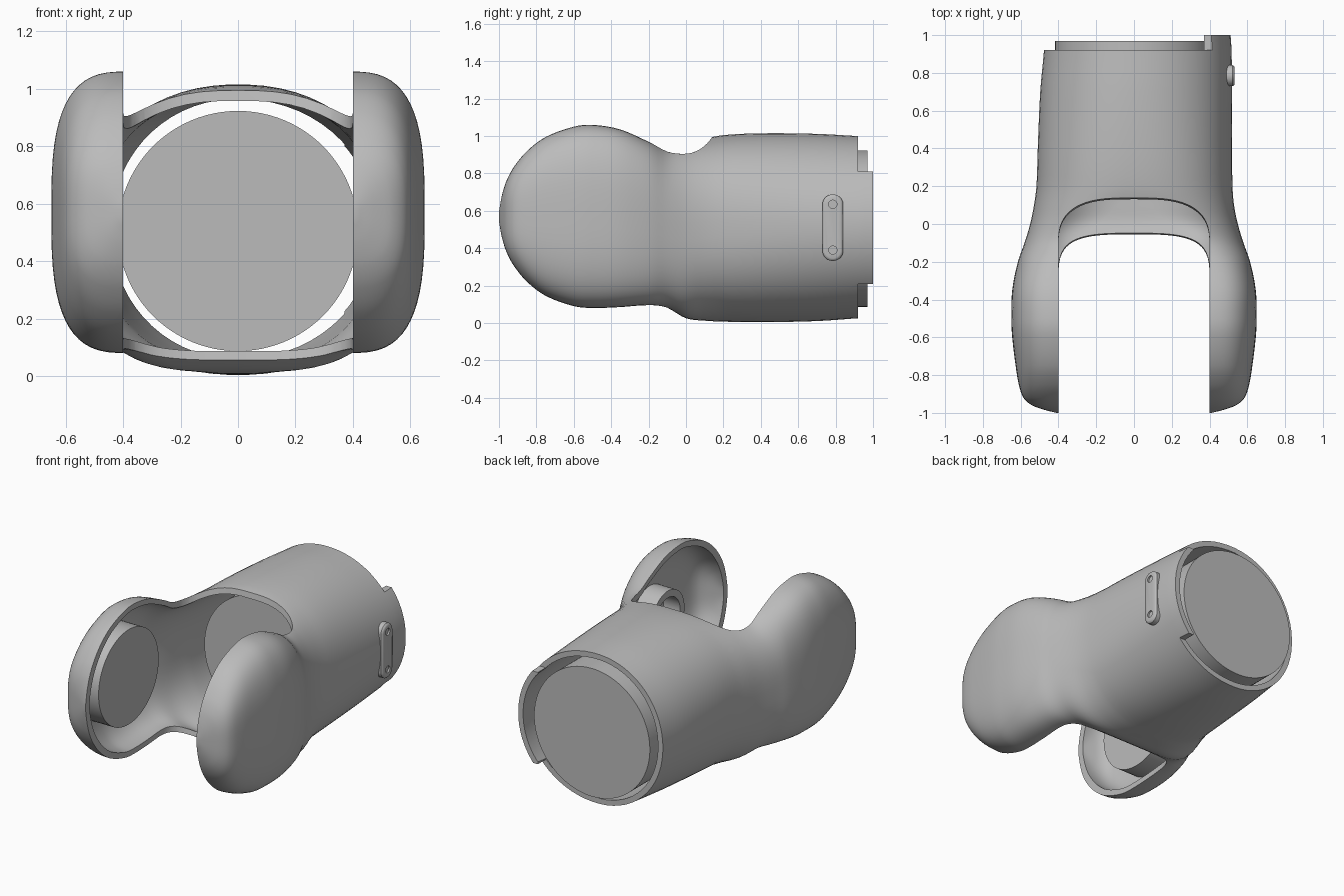
import bpy, bmesh, math
from mathutils import Matrix

if "Cube" in bpy.data.objects:
    bpy.data.objects.remove(bpy.data.objects["Cube"])

grey = bpy.data.materials.new("light_grey")
grey.diffuse_color = (0.5, 0.5, 0.5, 1)
grey.use_nodes = True
grey.node_tree.nodes["Principled BSDF"].inputs["Base Color"].default_value = grey.diffuse_color
WALL = 0.035

# Cross-sections along the arm:
# y, left width, right width, flat half width, top z, bottom z, roundness
STATIONS = [
    (-1.00, .41, .41, .38, .60, .54, 2.6), (-.985, .47, .47, .38, .68, .46, 2.8),
    (-.96, .54, .54, .38, .76, .38, 3), (-.92, .585, .585, .38, .835, .305, 3),
    (-.85, .61, .61, .38, .92, .22, 3), (-.75, .627, .627, .38, .995, .145, 3),
    (-.60, .645, .645, .38, 1.05, .09, 3), (-.50, .65, .65, .38, 1.06, .08, 3),
    (-.35, .645, .645, .38, 1.035, .085, 3), (-.20, .615, .615, .36, .97, .095, 2.9),
    (-.10, .58, .58, .28, .93, .08, 2.7), (0, .55, .55, .15, .955, .025, 2.6),
    (.10, .53, .53, .05, .985, .012, 2.5), (.20, .517, .522, 0, 1.005, .007, 2.4),
    (.40, .51, .52, 0, 1.015, .004, 2.25), (.70, .497, .52, 0, 1.012, .01, 2.1),
    (.92, .477, .517, 0, 1.0, .025, 2.05), (1.00, .473, .512, 0, .997, .03, 2.05)]


def finish(name, bm, smooth=True):
    bmesh.ops.recalc_face_normals(bm, faces=bm.faces)
    me = bpy.data.meshes.new(name)
    bm.to_mesh(me)
    bm.free()
    me.materials.append(grey)
    ob = bpy.data.objects.new(name, me)
    bpy.context.collection.objects.link(ob)
    if smooth:
        smooth_sharp(ob)
    return ob


def smooth_sharp(ob):
    bpy.ops.object.select_all(action='DESELECT')
    ob.select_set(True)
    bpy.context.view_layer.objects.active = ob
    bpy.ops.object.shade_smooth_by_angle(angle=math.radians(35))


def loft(name, loops):
    bm = bmesh.new()
    rings = [[bm.verts.new(p) for p in loop] for loop in loops]
    n = len(rings[0])
    for a, b in zip(rings, rings[1:]):
        for i in range(n):
            j = (i + 1) % n
            bm.faces.new((a[i], a[j], b[j], b[i]))
    bm.faces.new(rings[0])
    bm.faces.new(rings[-1])
    return finish(name, bm, False)


def dense_stations(steps=4):
    rows = []
    last = len(STATIONS) - 1
    for i in range(last):
        p0, p1 = STATIONS[max(i - 1, 0)], STATIONS[i]
        p2, p3 = STATIONS[i + 1], STATIONS[min(i + 2, last)]
        for k in range(steps):
            t = k / steps
            row = [p1[0] + (p2[0] - p1[0]) * t]
            for q in range(1, 7):
                # Slopes follow the uneven spacing of the stations
                h = p2[0] - p1[0]
                m1 = (p2[q] - p0[q]) / (p2[0] - p0[0]) * h
                m2 = (p3[q] - p1[q]) / (p3[0] - p1[0]) * h
                row.append((2*t**3 - 3*t*t + 1) * p1[q] + (t**3 - 2*t*t + t) * m1
                           + (3*t*t - 2*t**3) * p2[q] + (t**3 - t*t) * m2)
            rows.append(row)
    return rows + [list(STATIONS[-1])]


def section(row, inset):
    y, wl, wr, c, zt, zb, n = row
    c = max(c, 0.0)
    zc, b = (zt + zb) / 2, max((zt - zb) / 2 - inset, 0.008)
    if inset and y < -.5:
        y = -.5 + (y + .5) * (.5 - inset) / .5
    pts = []
    for k in range(64):
        a = 2 * math.pi * (k + .5) / 64
        ca, sa = math.cos(a), math.sin(a)
        w = max((wr if ca > 0 else wl) - inset, c + .008)
        x = c + (w - c) * abs(ca) ** (2 / n)
        pts.append((math.copysign(x, ca), y, zc + math.copysign(b * abs(sa) ** (2 / n), sa)))
    return pts


def box(name, lo, hi):
    bm = bmesh.new()
    bmesh.ops.create_cube(bm, size=1)
    for v in bm.verts:
        v.co = [(l + h) / 2 + c * (h - l) for l, h, c in zip(lo, hi, v.co)]
    return finish(name, bm, False)


def cut(ob, cutter):
    cutter.hide_render = True
    mod = ob.modifiers.new("cut", 'BOOLEAN')
    mod.operation, mod.solver, mod.object = 'DIFFERENCE', 'EXACT', cutter
    bpy.context.view_layer.objects.active = ob
    bpy.ops.object.modifier_apply(modifier=mod.name)
    bpy.data.objects.remove(cutter)


def cylinder(name, axis, r, start, end, u, v, segs=64):
    """Round bar along x (u=y, v=z) or along y (u=x, v=z)."""
    bm = bmesh.new()
    turn = Matrix.Rotation(math.pi / 2, 4, 'Y' if axis == 'x' else 'X')
    mid = (start + end) / 2
    pos = (mid, u, v) if axis == 'x' else (u, mid, v)
    bmesh.ops.create_cone(bm, cap_ends=True, segments=segs, radius1=r, radius2=r,
                          depth=abs(end - start), matrix=Matrix.Translation(pos) @ turn)
    return finish(name, bm)


# Hollow arm shell with two side lobes
rows = dense_stations()
shell = loft("arm_shell", [section(r, 0) for r in rows])
inner = [section(r, WALL) for r in rows]
inner.append([(x, 1.2, z) for x, y, z in inner[-1]])
cut(shell, loft("cavity", inner))

# Round-cornered gap between the lobes, slanting back towards the top
slot = []
for z in (-.2, 1.3):
    front = -.06 + (z - .03) / .97 * .2
    loop = [(.4, -1.3, z)]
    for k in range(33):
        a = math.pi * k / 32
        ca = math.cos(a)
        loop.append((math.copysign(.4 * abs(ca) ** .6, ca),
                     front - .25 + .25 * abs(math.sin(a)) ** .6, z))
    slot.append(loop + [(-.4, -1.3, z)])
cut(shell, loft("lobe_gap", slot))

# Trim the rear rim, leaving a tab on the right
cut(shell, box("rim_trim", (-1, .92, -.3), (.37, 1.3, 1.4)))
cut(shell, box("tab_top_trim", (.2, .92, .81), (1, 1.3, 1.4)))
cut(shell, box("tab_bottom_trim", (.2, .92, -.3), (1, 1.3, .21)))
smooth_sharp(shell)

# Core inside the sleeve, joint disc in the left lobe
cylinder("arm_core", 'y', .418, .25, .97, 0, .505, 96)
cylinder("joint_disc", 'x', .31, -.6, -.44, -.5, .57)

# Hollow bearing ring in the right lobe
ring = cylinder("bearing_ring", 'x', .17, .48, .63, -.5, .57, 48)
cut(ring, cylinder("ring_bore", 'x', .125, .4, .6, -.5, .57, 48))
smooth_sharp(ring)

# Rounded fastening plate with two screw holes
loops = []
for x, r in ((.49, .056), (.522, .056), (.53, .05), (.533, .042)):
    loop = []
    for k in range(32):
        a = 2 * math.pi * (k + .5) / 32
        loop.append((x, .785 + r * math.cos(a),
                     .51 + math.copysign(.122, math.sin(a)) + r * math.sin(a)))
    loops.append(loop)
plate = loft("fastening_plate", loops)
for z in (.39, .635):
    cut(plate, cylinder("screw_hole", 'x', .022, .522, .6, .785, z, 24))
smooth_sharp(plate)
